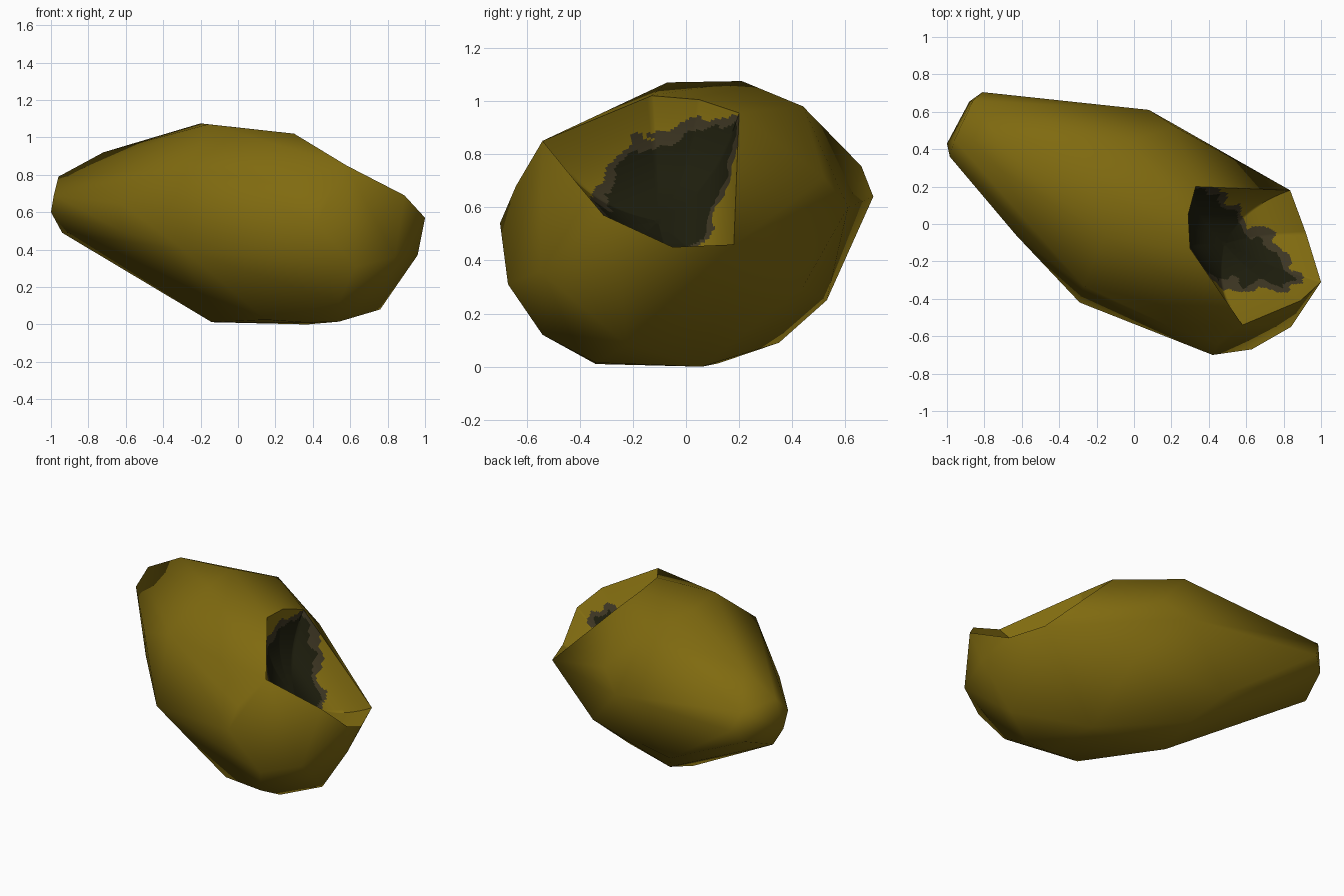
import bpy, bmesh, math
from mathutils import Vector, noise

if "Cube" in bpy.data.objects:
    bpy.data.objects.remove(bpy.data.objects["Cube"])


def material(name, rgb):
    m = bpy.data.materials.new(name)
    m.diffuse_color = (*rgb, 1)
    m.use_nodes = True
    m.node_tree.nodes["Principled BSDF"].inputs["Base Color"].default_value = m.diffuse_color
    return m


olive = material("olive_skin", (0.215, 0.145, 0.005))
brown = material("dark_brown_edge", (0.046, 0.036, 0.016))
black = material("black_olive", (0.0125, 0.0125, 0.004))


def make_object(name, bm, mats, angle):
    me = bpy.data.meshes.new(name)
    bm.to_mesh(me)
    bm.free()
    ob = bpy.data.objects.new(name, me)
    bpy.context.collection.objects.link(ob)
    for m in mats:
        me.materials.append(m)
    bpy.ops.object.select_all(action='DESELECT')
    ob.select_set(True)
    bpy.context.view_layer.objects.active = ob
    bpy.ops.object.shade_smooth_by_angle(angle=math.radians(angle))
    return ob


# Rim of the hollow, in order around the opening
RIM = [Vector(p) for p in [
    (.58, -.54, .85), (.30, -.13, 1.02), (.29, .05, 1.005), (.33, .2, .955),
    (.835, .18, .46), (.92, -.05, .45), (1.0, -.31, .57),
    (.89, -.41, .69)]]

# Key points of the stone-like shell
SHELL = [
    (.42, -.70, .54), (.63, -.67, .31), (.84, -.55, .36), (.54, -.54, .12),
    (.96, -.25, .37), (.76, -.22, .08), (.54, -.34, .015), (.37, -.34, .01),
    (.15, -.34, .025), (.37, .06, 0), (-.14, .12, .012), (-.13, .35, .09),
    (.36, .44, .30), (-.26, .53, .25), (.08, .61, .60), (.22, .52, .71),
    (-.02, .44, .98),
    (-.2, .21, 1.075), (-.16, -.07, 1.07), (-.72, .44, .92), (-.96, .45, .79),
    (-.86, .66, .755), (-.88, .655, .57), (-.81, .705, .64), (-1, .43, .6),
    (-.985, .36, .69), (-.94, .45, .49), (-.62, -.06, .5), (-.63, -.06, .65),
    (-.29, -.42, .40), (-.27, -.33, .84), (.2, -.55, .75), (.45, -.64, .68)]

# Shell: convex hull with the rim cap removed
bm = bmesh.new()
rim_verts = {bm.verts.new(p) for p in RIM}
for p in SHELL:
    bm.verts.new(p)
bmesh.ops.convex_hull(bm, input=bm.verts[:])
cap = [f for f in bm.faces if all(v in rim_verts for v in f.verts)]
bmesh.ops.delete(bm, geom=cap, context='FACES_ONLY')
bmesh.ops.delete(bm, geom=[v for v in bm.verts if not v.link_faces], context='VERTS')
bmesh.ops.recalc_face_normals(bm, faces=bm.faces[:])
make_object("shell", bm, [olive], 75)

# Hollow: rings sinking from the rim to a rounded floor
STEPS, RINGS = 24, 70
outline = [a.lerp(b, i / STEPS) for a, b in zip(RIM, RIM[1:] + RIM[:1]) for i in range(STEPS)]
centre = sum(RIM, Vector()) / len(RIM)
inward = Vector((-.62, .08, -.78)) * .26


def sink(p, t):
    return p.lerp(centre, t) + inward * (1 - (1 - t) ** 3)


def stain(p):
    """Depth inside the ragged dark stain (positive is inside)."""
    edge = min((.65 - p.x - 1.06 * p.y) * .69,
               .9 + .2 * p.y - 1.3 * max(0, -p.y - .2) - p.z,
               p.y + .35, .9 - p.x)
    return edge + .06 * noise.noise(p * 9) + .03 * noise.noise(p * 23)


bm = bmesh.new()
rings = [[bm.verts.new(sink(p, .97 * k / RINGS)) for p in outline] for k in range(RINGS + 1)]
n = len(outline)
for a, b in zip(rings, rings[1:]):
    for i in range(n):
        j = (i + 1) % n
        bm.faces.new((a[i], b[i], b[j], a[j]))
bm.faces.new(rings[-1])
bmesh.ops.recalc_face_normals(bm, faces=bm.faces[:])
bm.normal_update()
# Make the hollow face outwards through the opening
if bm.faces[-1:][0].normal.dot(inward) > 0:
    bmesh.ops.reverse_faces(bm, faces=bm.faces[:])
for f in bm.faces:
    d = stain(f.calc_center_median())
    f.material_index = 2 if d > .045 else 1 if d > 0 else 0
make_object("hollow", bm, [olive, brown, black], 60)
